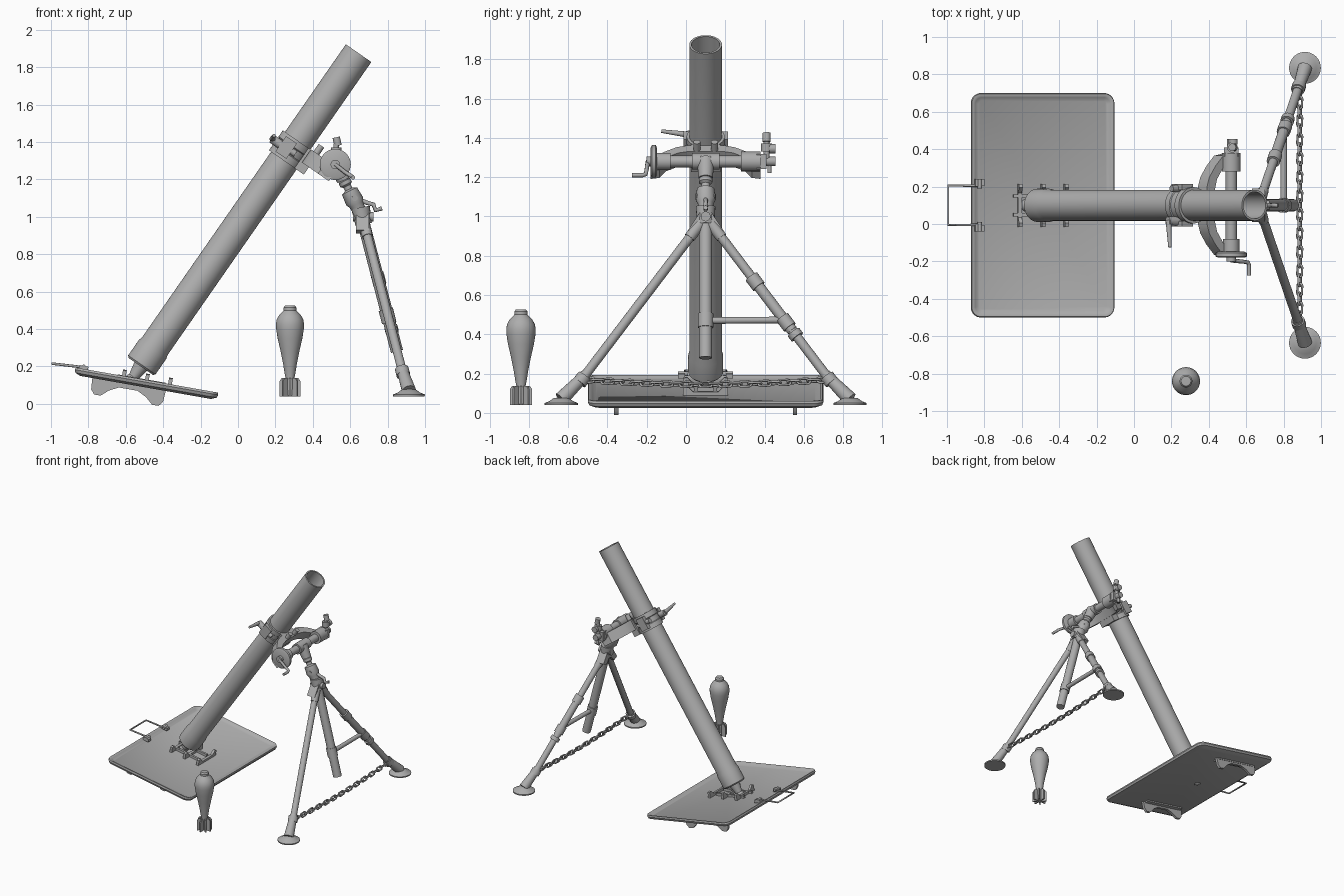
import bpy, bmesh, math
from mathutils import Vector

if "Cube" in bpy.data.objects:
    bpy.data.objects.remove(bpy.data.objects["Cube"])

steel = bpy.data.materials.new("steel_grey")
steel.use_nodes = True
GREY = (0.42, 0.42, 0.42, 1)
steel.diffuse_color = GREY
steel.node_tree.nodes["Principled BSDF"].inputs["Base Color"].default_value = GREY

MID = 0.1                                  # shared symmetry plane in y
X, Y, Z = Vector((1, 0, 0)), Vector((0, 1, 0)), Vector((0, 0, 1))


def add(name, mesh):
    mesh.materials.clear()
    mesh.materials.append(steel)
    ob = bpy.data.objects.new(name, mesh)
    bpy.context.collection.objects.link(ob)
    return ob


def finish(name, bm, angle=35):
    bmesh.ops.remove_doubles(bm, verts=bm.verts, dist=1e-5)
    bmesh.ops.recalc_face_normals(bm, faces=bm.faces)
    for f in bm.faces:
        f.smooth = True
    for e in bm.edges:
        e.smooth = e.calc_face_angle(0) < math.radians(angle)
    mesh = bpy.data.meshes.new(name)
    bm.to_mesh(mesh)
    bm.free()
    return add(name, mesh)


def bridge(bm, rings):
    for a, b in zip(rings, rings[1:]):
        for i in range(len(a)):
            j = (i + 1) % len(a)
            bm.faces.new((a[i], a[j], b[j], b[i]))


def lathe(name, base, axis, profile, seg=24):
    """Revolve (radius, distance) pairs about an axis."""
    bm = bmesh.new()
    rot = Vector(axis).to_track_quat('Z', 'Y')
    rings = []
    for r, h in profile:
        ring = []
        for k in range(seg):
            a = 2 * math.pi * k / seg
            p = Vector((r * math.cos(a), r * math.sin(a), h))
            ring.append(bm.verts.new(Vector(base) + rot @ p))
        rings.append(ring)
    bridge(bm, rings)
    for ring in (rings[0], rings[-1]):
        if profile[rings.index(ring)][0] > 0 and profile[0] != profile[-1]:
            bm.faces.new(ring)
    bmesh.ops.dissolve_degenerate(bm, dist=1e-6, edges=bm.edges)
    return finish(name, bm)


def rod(name, a, b, r, r2=None, seg=20):
    a, b = Vector(a), Vector(b)
    return lathe(name, a, b - a, [(r, 0), (r if r2 is None else r2, (b - a).length)], seg)


def ball(name, c, r):
    prof = [(r * math.sin(math.pi * i / 10), -r * math.cos(math.pi * i / 10)) for i in range(11)]
    return lathe(name, c, Z, prof, 20)


def slab(name, outline, origin, u, v, thick):
    """Extrude a flat outline, centred on its own plane."""
    bm = bmesh.new()
    n = u.cross(v).normalized() * thick / 2
    rings = [[bm.verts.new(Vector(origin) + u * p + v * q + s * n) for p, q in outline]
             for s in (-1, 1)]
    bridge(bm, rings)
    for ring in rings:
        bm.faces.new(ring)
    return finish(name, bm)


def block(name, c, u, v, w, h, thick):
    return slab(name, [(-w/2, -h/2), (w/2, -h/2), (w/2, h/2), (-w/2, h/2)], c, u, v, thick)


def pipe(name, paths, r, cyclic=False):
    cu = bpy.data.curves.new(name, 'CURVE')
    cu.dimensions = '3D'
    cu.bevel_depth, cu.bevel_resolution, cu.use_fill_caps = r, 2, True
    for path in paths:
        sp = cu.splines.new('POLY')
        sp.points.add(len(path) - 1)
        for pt, co in zip(sp.points, path):
            pt.co = (*co, 1)
        sp.use_cyclic_u = cyclic
    tmp = bpy.data.objects.new("tmp", cu)
    mesh = bpy.data.meshes.new_from_object(tmp)
    bpy.data.objects.remove(tmp)
    return add(name, mesh)


# Barrel frame: D runs up the bore, N points down towards the bipod
D = Vector((0.571, 0, 0.821)).normalized()
N = Vector((D.z, 0, -D.x))
BREECH = Vector((-0.52, MID, 0.2))


def bore(t, u=0, y=0):
    return BREECH + D * t + N * u + Y * y


# Barrel with breech cap and ball spigot
lathe("barrel", BREECH, D, [(0, 0), (0.08, 0), (0.089, 0.01), (0.089, 0.11), (0.083, 0.135),
      (0.083, 2.04), (0.072, 2.04), (0.072, 0.15), (0, 0.15)], 40)
rod("breech_spigot", bore(0.02), bore(-0.08), 0.045, 0.025)
ball("breech_ball", bore(-0.09), 0.035)

# Base plate: shallow rounded tray, tilted
TILT = math.radians(10)
PU = Vector((math.cos(TILT), 0, -math.sin(TILT)))
PN = Vector((math.sin(TILT), 0, math.cos(TILT)))
PLATE = Vector((-0.487, MID, 0.127))


def on_plate(p, q, h):
    return PLATE + PU * p + Y * q + PN * h


bm = bmesh.new()
rings = []
for inset, h in ((0.035, -0.04), (0.006, -0.028), (0, -0.012), (0.004, 0), (0.014, 0),
                 (0.024, -0.006), (0.04, -0.016)):
    rad, ring = 0.055 - inset * 0.8, []
    for k in range(24):
        a = 2 * math.pi * (k + 0.5) / 24
        cx, cy = math.copysign(0.39 - inset - rad, math.cos(a)), math.copysign(0.6 - inset - rad, math.sin(a))
        ring.append(bm.verts.new(on_plate(cx + rad * math.cos(a), cy + rad * math.sin(a), h)))
    rings.append(ring)
bridge(bm, rings)
bm.faces.new(rings[0])
bm.faces.new(rings[-1])
finish("base_plate", bm)

# Spades under the plate
half = [(0.2, 0), (0.195, -0.07), (0.175, -0.095), (0.14, -0.095), (0.1, -0.06), (0.05, -0.035)]
spade = half + [(-p, q) for p, q in reversed(half)]
for s in (-1, 1):
    slab("ground_spade", spade, on_plate(-0.09, s * 0.455, -0.03), PU, PN, 0.022)
    block("spade_foot", on_plate(-0.09, s * 0.44, -0.045), PU, Y, 0.36, 0.06, 0.012)

# Breech saddles on top of the plate
ear = [(0.115, 0), (0.115, 0.045), (0.095, 0.05), (0.065, 0.02)]
saddle = ear + [(-p, q) for p, q in reversed(ear)]
for p in (-0.125, 0, 0.125):
    slab("breech_saddle", saddle, on_plate(p, 0, -0.016), Y, PN, 0.02)
for s in (-1, 1):
    block("saddle_rail", on_plate(-0.03, s * 0.05, -0.008), PU, Y, 0.26, 0.018, 0.022)

# Carrying handle and hinges
pipe("carrying_handle", [[(-0.82, MID + 0.105, 0.195), (-0.993, MID + 0.105, 0.215),
     (-0.993, MID - 0.105, 0.215), (-0.82, MID - 0.105, 0.195)]], 0.007)
for s in (-1, 1):
    block("handle_hinge", on_plate(-0.345, s * 0.122, 0.004), PU, Y, 0.05, 0.035, 0.025)
    rod("hinge_pin", on_plate(-0.345, s * 0.09, 0.012), on_plate(-0.345, s * 0.14, 0.012), 0.011)

# Barrel clamp with bolts and locking lever
lathe("clamp_band", bore(1.34), D, [(0.083, 0), (0.097, 0), (0.097, 0.04), (0.092, 0.045),
      (0.092, 0.085), (0.097, 0.09), (0.097, 0.13), (0.083, 0.13), (0.083, 0)], 40)
block("clamp_bridge", bore(1.405, 0.1), N, Y, 0.06, 0.15, 0.13)
for s in (-1, 1):
    block("clamp_lug", bore(1.405, -0.03, s * 0.098), N, D, 0.07, 0.1, 0.03)
    rod("clamp_bolt", bore(1.405, -0.1, s * 0.09), bore(1.405, 0.03, s * 0.09), 0.018)
    rod("yoke_bolt", bore(1.47, 0.12, s * 0.045), bore(1.52, 0.12, s * 0.045), 0.018)
rod("lever_hub", bore(1.4, -0.12, -0.085), bore(1.4, -0.05, -0.085), 0.024)
rod("locking_lever", bore(1.4, -0.115, -0.08), bore(1.42, -0.12, -0.225), 0.016, 0.009)

# Bowed traversing yoke and cross tube
bow = [(0.085, 0.1), (0.1, 0.15), (0.14, 0.21), (0.19, 0.265), (0.26, 0.28), (0.25, 0.235),
       (0.19, 0.2), (0.15, 0.14), (0.135, 0.08)]
slab("traverse_yoke", bow + [(u, -y) for u, y in reversed(bow)], bore(1.43), N, Y, 0.085)
TX, TZ = 0.52, 1.28
rod("traverse_tube", (TX, -0.16, TZ), (TX, 0.37, TZ), 0.03)
for y0, y1, r in ((-0.15, -0.08, 0.044), (0.03, 0.17, 0.042), (0.28, 0.38, 0.05)):
    rod("tube_collar", (TX, y0, TZ), (TX, y1, TZ), r)

# Handwheel with crank
lathe("handwheel", (TX, -0.18, TZ), Y, [(0, 0), (0.07, 0), (0.083, 0.006), (0.083, 0.026),
      (0.07, 0.032), (0, 0.032)], 32)
rod("wheel_hub", (TX, -0.2, TZ), (TX, -0.17, TZ), 0.025)
pipe("wheel_crank", [[(TX, -0.195, TZ), (0.57, -0.2, 1.24), (0.61, -0.205, 1.215),
     (0.615, -0.22, 1.21), (0.615, -0.275, 1.21)]], 0.011)

# Sight bracket
block("sight_block", (TX, 0.385, TZ), X, Y, 0.075, 0.05, 0.075)
rod("sight_arm", (TX, 0.4, TZ), (TX, 0.455, TZ), 0.024)
rod("sight_post", (0.525, 0.41, 1.29), (0.525, 0.41, 1.39), 0.015)
rod("sight_cap", (0.525, 0.41, 1.33), (0.525, 0.41, 1.37), 0.028)
rod("sight_tip", (0.535, 0.41, 1.38), (0.525, 0.41, 1.425), 0.02)
rod("sight_knob", (0.53, 0.425, 1.345), (0.53, 0.455, 1.345), 0.024)
rod("level_screw", (TX, 0.425, 1.22), (TX, 0.425, 1.28), 0.01)

# Elevating column down to the bipod head
HEAD = Vector((0.665, MID, 1.0))
rod("column_tee", (TX, MID, 1.29), (0.565, MID, 1.195), 0.046, 0.036)
col = HEAD - Vector((0.565, MID, 1.2))
lathe("elevating_column", (0.565, MID, 1.2), col, [(0.02, 0), (0.034, 0.01), (0.034, 0.03),
      (0.022, 0.04), (0.022, 0.06), (0.045, 0.07), (0.05, 0.13), (0.04, 0.15), (0.032, 0.22)])
for s in (-1, 1):
    rod("column_pin", (0.615, MID, 1.1), (0.625, MID + s * 0.05, 1.1), 0.016)
pipe("elevating_crank", [[(0.62, MID, 1.1), (0.69, MID, 1.075), (0.725, MID, 1.065),
     (0.735, MID, 1.035), (0.77, MID, 1.045)]], 0.012)
rod("head_collar", (0.655, MID, 1.05), (0.672, MID, 0.96), 0.05, 0.044)
slab("head_bracket", [(-0.09, -0.07), (-0.03, 0.02), (0.03, 0.02), (0.09, -0.07), (0.05, -0.09),
     (0, -0.03), (-0.05, -0.09)], HEAD, Y, Z, 0.07)
rod("head_pin", HEAD - X * 0.05, HEAD + X * 0.06, 0.025)
rod("centre_tube", HEAD - Z * 0.01, (0.85, MID, 0.28), 0.033)

# Two bipod legs with disc feet
for s in (-1, 1):
    ankle = Vector((0.88, MID + s * 0.63, 0.17))
    foot = Vector((0.914, MID + s * 0.735, 0.04))
    leg = ankle - HEAD
    rod("bipod_leg", HEAD, ankle, 0.024)
    rod("leg_top_socket", HEAD + leg * 0.03, HEAD + leg * 0.13, 0.032, 0.028)
    rod("foot_shank", ankle - leg * 0.03, foot + Z * 0.03, 0.028, 0.038)
    rod("ankle_collar", ankle - leg * 0.02, ankle + leg * 0.02, 0.037)
    lathe("foot_disc", foot, Z, [(0, 0), (0.084, 0), (0.085, 0.01), (0.06, 0.02),
          (0.04, 0.035), (0, 0.04)], 32)
    if s > 0:                              # adjustable leg with sleeves
        rod("leg_sleeve", HEAD + leg * 0.4, HEAD + leg * 0.7, 0.028)
        for a, b in ((0.37, 0.43), (0.62, 0.68), (0.71, 0.74)):
            rod("sleeve_collar", HEAD + leg * a, HEAD + leg * b, 0.036)
        rod("cross_brace", (0.8, MID, 0.47), HEAD + leg * 0.635, 0.017)
rod("brace_ring", (0.79, MID, 0.505), (0.808, MID, 0.435), 0.039)

# Chain of alternating links between the ankles
links, COUNT = [], 25
for i in range(COUNT):
    f = (i + 0.5) / COUNT
    c = Vector((0.886, MID + (f - 0.5) * 1.25, 0.17 - 0.05 * f * (1 - f) * 2))
    side = (X + Z * 0.5).normalized() if i % 2 else (Z - X * 0.5).normalized()
    link = []
    for k in range(12):
        a = 2 * math.pi * k / 12
        link.append(c + Y * (math.copysign(0.018, math.cos(a)) + 0.015 * math.cos(a))
                    + side * 0.015 * math.sin(a))
    links.append(link)
pipe("leg_chain", links, 0.006, True)

# Finned shell standing beside the weapon
SHELL = Vector((0.278, -0.84, 0))
lathe("shell_body", SHELL, Z, [(0, 0.045), (0.022, 0.045), (0.024, 0.14), (0.03, 0.17),
      (0.036, 0.21), (0.05, 0.28), (0.066, 0.35), (0.074, 0.4), (0.075, 0.425), (0.071, 0.45),
      (0.058, 0.475), (0.038, 0.495), (0.034, 0.5), (0.034, 0.515), (0.026, 0.526), (0, 0.527)], 32)
fin = [(0.01, 0.04), (0.057, 0.04), (0.057, 0.12), (0.045, 0.138), (0.01, 0.138)]
for k in range(8):
    a = math.pi * k / 4
    slab("shell_fin", fin, SHELL, Vector((math.cos(a), math.sin(a), 0)), Z, 0.01)
